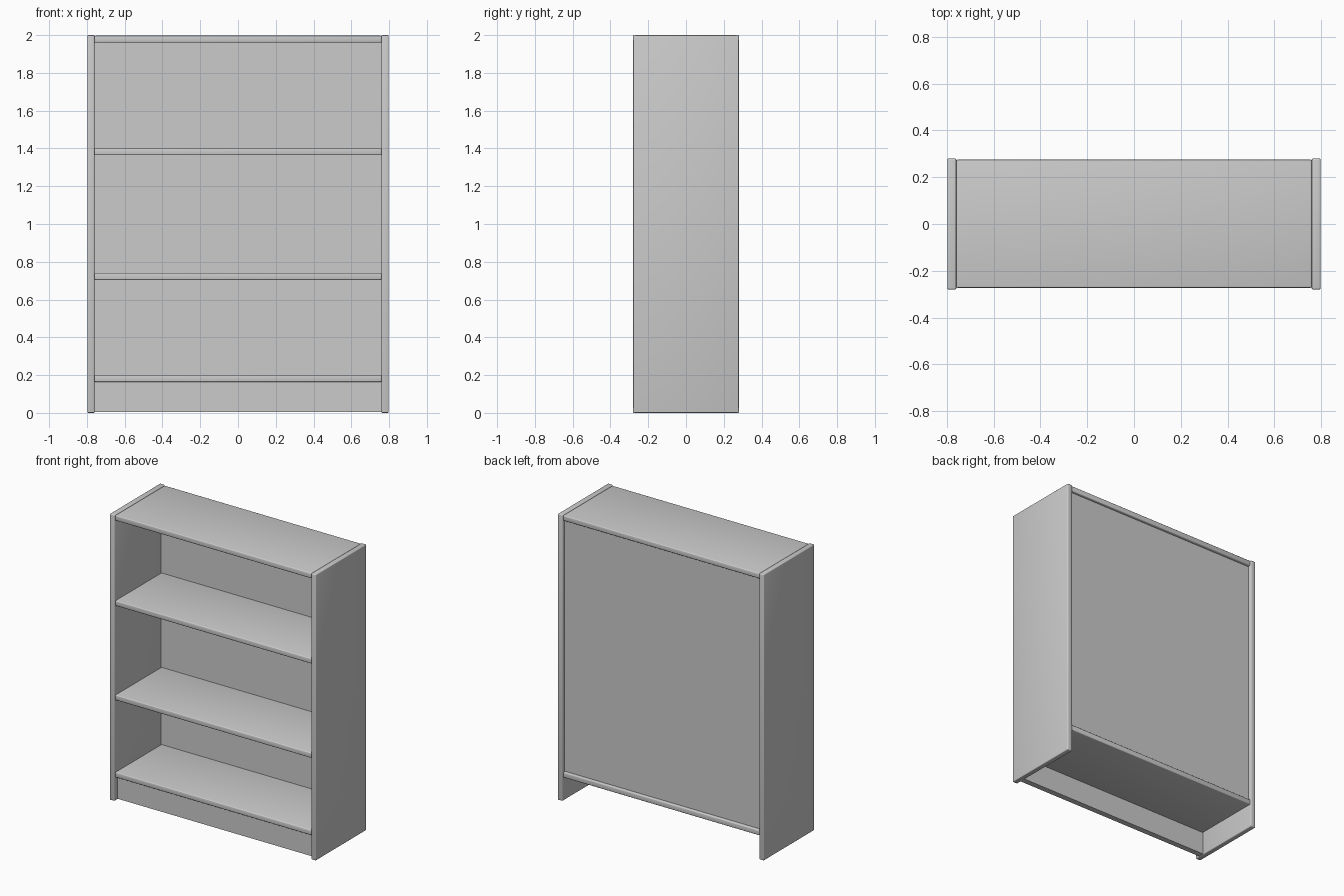
import bpy

old = bpy.data.objects.get("Cube")
if old:
    bpy.data.objects.remove(old, do_unlink=True)

# Single painted finish
paint = bpy.data.materials.new("light_grey")
paint.use_nodes = True
paint.diffuse_color = (0.6, 0.6, 0.6, 1)
paint.node_tree.nodes["Principled BSDF"].inputs["Base Color"].default_value = (0.6, 0.6, 0.6, 1)


def board(name, low, high, rounding=0.006):
    """Board between two corners, with softly rounded edges."""
    centre = [(a + b) / 2 for a, b in zip(low, high)]
    bpy.ops.mesh.primitive_cube_add(size=1, location=centre)
    ob = bpy.context.object
    ob.name = name
    ob.scale = [b - a for a, b in zip(low, high)]
    bpy.ops.object.transform_apply(location=False, rotation=False, scale=True)
    ob.data.materials.append(paint)
    if rounding:
        bevel = ob.modifiers.new("rounded_edges", "BEVEL")
        bevel.width = rounding
        bevel.segments = 3
        bpy.ops.object.modifier_apply(modifier=bevel.name)
        bpy.ops.object.shade_smooth_by_angle()
    return ob


HALF_W, HALF_D, HEIGHT = 0.798, 0.28, 2.0
INNER = 0.76          # inner face of the side boards
FRONT, BACK = -0.273, 0.275
THICK = 0.037
PANEL = 0.255         # outer face of the back panel

# Side boards
for name, a, b in (("left_side", INNER, HALF_W), ("right_side", -HALF_W, -INNER)):
    board(name, (a, -HALF_D, 0), (b, HALF_D, HEIGHT))

# Top and bottom run to the rear edge, the middle shelves stop at the back panel
for name, z, rear in (("bottom_shelf", 0.201, BACK), ("lower_shelf", 0.741, PANEL - 0.01),
                      ("upper_shelf", 1.401, PANEL - 0.01), ("top_board", 1.997, BACK)):
    board(name, (-INNER, FRONT, z - THICK), (INNER, rear, z))

# Recessed back panel
board("back_panel", (-INNER, PANEL - 0.02, 0.18), (INNER, PANEL, 1.98), 0)

# Recessed plinth under the bottom shelf
board("plinth", (-INNER, -0.245, 0.004), (INNER, -0.205, 0.17), 0)
